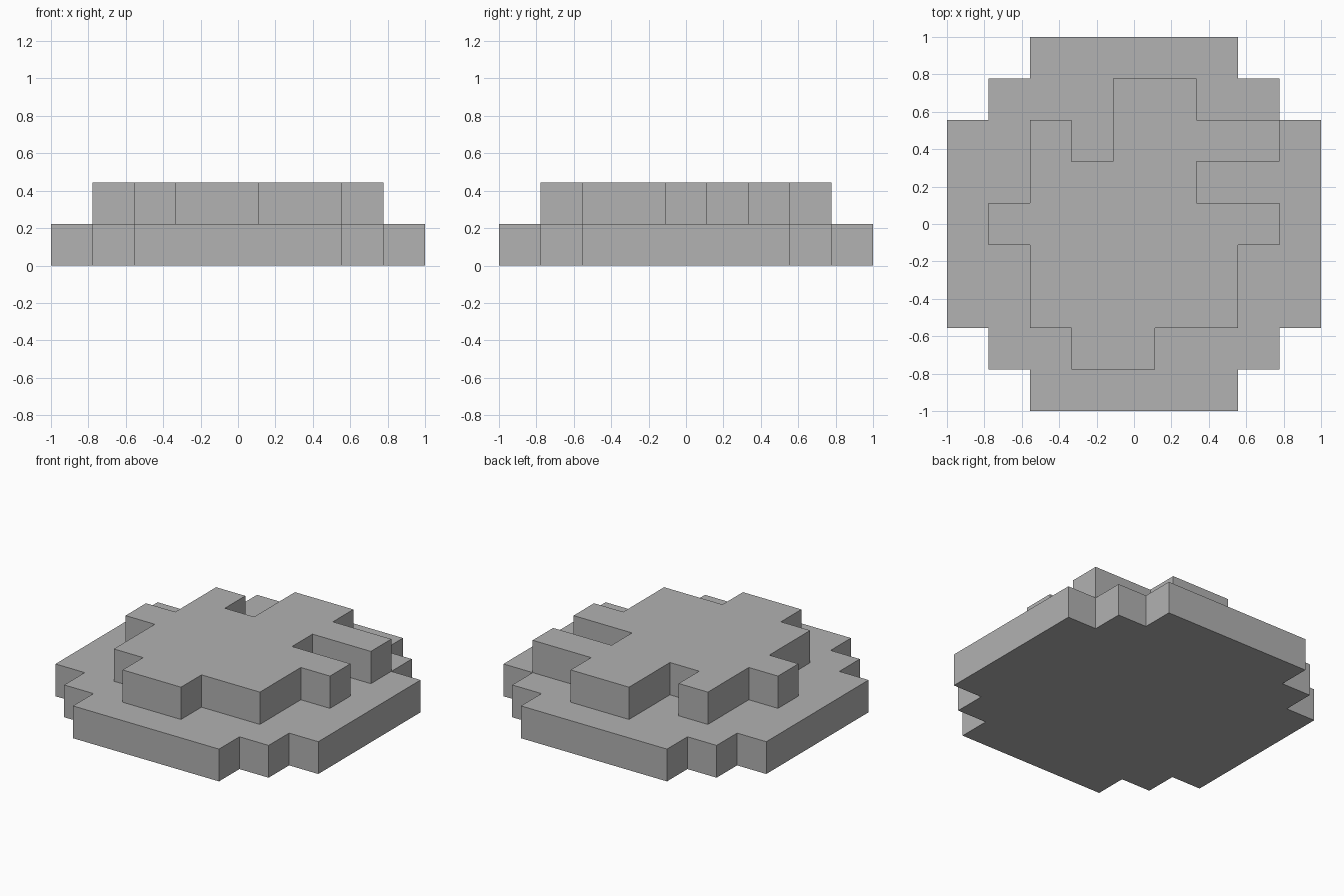
import bpy
import bmesh

cube = bpy.data.objects.get("Cube")
if cube:
    bpy.data.objects.remove(cube, do_unlink=True)

UNIT = 1 / 9          # half a block
LAYER = 2 * UNIT      # height of one layer

grey = bpy.data.materials.new("stone grey")
grey.use_nodes = True
colour = (0.445, 0.445, 0.445, 1)
grey.diffuse_color = colour
grey.node_tree.nodes["Principled BSDF"].inputs["Base Color"].default_value = colour


def slab(name, outline, level):
    """Extrude a stepped outline, given in half blocks, into one layer."""
    bm = bmesh.new()
    bottom = level * LAYER
    face = bm.faces.new([bm.verts.new((x * UNIT, y * UNIT, bottom)) for x, y in outline])
    top = bmesh.ops.extrude_face_region(bm, geom=[face], use_keep_orig=True)["geom"]
    verts = [v for v in top if isinstance(v, bmesh.types.BMVert)]
    bmesh.ops.translate(bm, verts=verts, vec=(0, 0, LAYER))
    bmesh.ops.recalc_face_normals(bm, faces=bm.faces[:])
    mesh = bpy.data.meshes.new(name)
    bm.to_mesh(mesh)
    bm.free()
    mesh.materials.append(grey)
    obj = bpy.data.objects.new(name, mesh)
    bpy.context.collection.objects.link(obj)
    return obj


# Round stepped base: one corner turned four times
corner = [(9, 5), (7, 5), (7, 7), (5, 7), (5, 9)]
base = []
for _ in range(4):
    base += corner
    corner = [(-y, x) for x, y in corner]
slab("base_layer", base, 0)

# Irregular upper layer with notches
upper = [(-1, 7), (-1, 3), (-3, 3), (-3, 5), (-5, 5), (-5, 1), (-7, 1), (-7, -1),
         (-5, -1), (-5, -5), (-3, -5), (-3, -7), (1, -7), (1, -5), (5, -5), (5, -1),
         (7, -1), (7, 1), (3, 1), (3, 3), (7, 3), (7, 5), (3, 5), (3, 7)]
slab("upper_layer", upper, 1)
